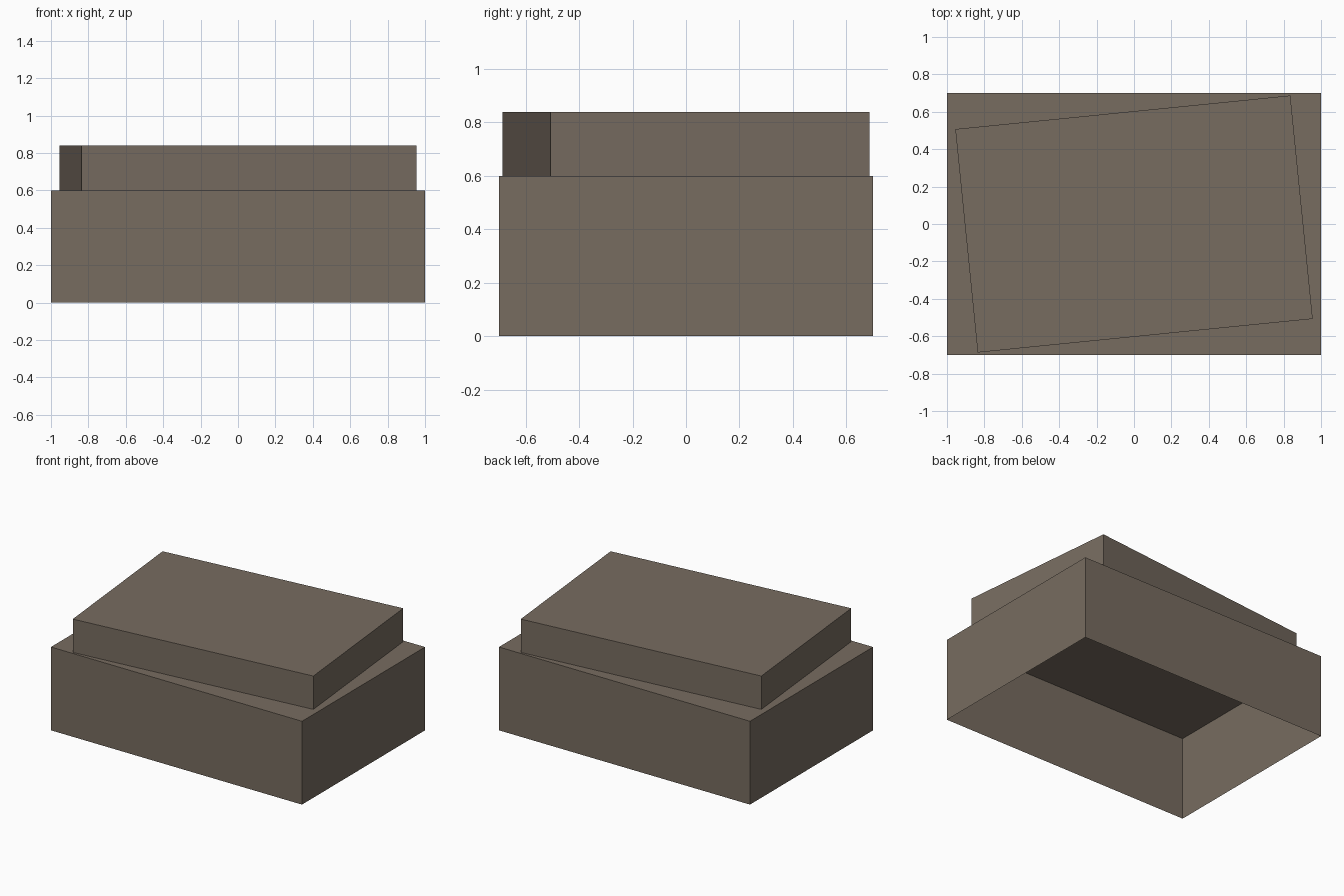
import bpy
import bmesh
from math import radians
from mathutils import Matrix, Vector

cube = bpy.data.objects.get("Cube")
if cube:
    bpy.data.objects.remove(cube, do_unlink=True)

# Single earthy stone colour
stone = bpy.data.materials.new("brown_stone")
stone.use_nodes = True
colour = (0.185, 0.150, 0.117, 1)
stone.diffuse_color = colour
stone.node_tree.nodes["Principled BSDF"].inputs["Base Color"].default_value = colour


def open_box(name, size, bottom, turn=0):
    """Flat-shaded box shell without a floor, standing at the given height."""
    bm = bmesh.new()
    bmesh.ops.create_cube(bm, size=1)
    floor = [f for f in bm.faces if f.normal.z < -0.5]
    bmesh.ops.delete(bm, geom=floor, context="FACES_ONLY")
    bmesh.ops.scale(bm, vec=Vector(size), verts=bm.verts)
    bmesh.ops.translate(bm, vec=(0, 0, size[2] / 2), verts=bm.verts)
    bmesh.ops.rotate(bm, matrix=Matrix.Rotation(turn, 3, "Z"), verts=bm.verts)
    mesh = bpy.data.meshes.new(name)
    bm.to_mesh(mesh)
    bm.free()
    mesh.materials.append(stone)
    box = bpy.data.objects.new(name, mesh)
    box.location.z = bottom
    bpy.context.collection.objects.link(box)
    return box


# Hollow lower block, with a slightly twisted slab resting on it
open_box("lower_block", (2, 1.4, 0.6), 0)
open_box("upper_slab", (1.8, 1.2, 0.24), 0.6, radians(5.73))
